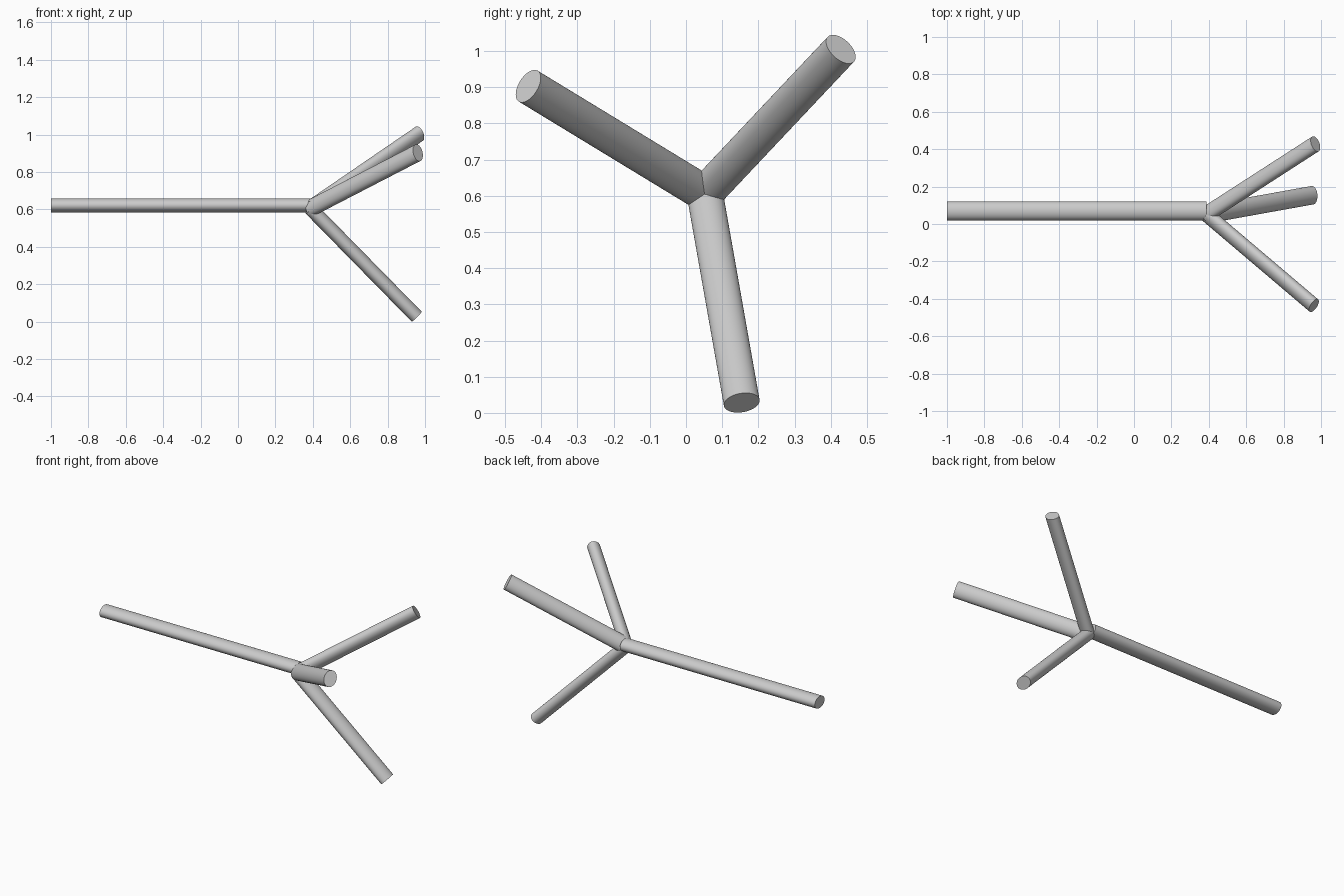
import bpy
import math
from mathutils import Vector, Matrix

if "Cube" in bpy.data.objects:
    bpy.data.objects.remove(bpy.data.objects["Cube"])

HALF_WIDTH = 0.05
HALF_THICK = 0.0375


def oval_bar(name, start, end, wide_dir):
    """Bar of oval cross-section from start to end, wider along wide_dir."""
    start, end = Vector(start), Vector(end)
    axis = (end - start).normalized()
    wide = Vector(wide_dir).normalized()
    thin = axis.cross(wide).normalized()
    bpy.ops.mesh.primitive_cylinder_add(vertices=64, radius=1, depth=1)
    bar = bpy.context.object
    bar.name = name
    bar.data.transform(Matrix.Diagonal((HALF_WIDTH, HALF_THICK, (end - start).length, 1)))
    turn = Matrix((wide, thin, axis)).transposed().to_4x4()
    bar.matrix_world = Matrix.Translation((start + end) / 2) @ turn
    bpy.ops.object.shade_smooth_by_angle(angle=math.radians(30))
    return bar


# Long straight trunk along x
oval_bar("trunk_bar", (-1, 0.07, 0.622), (0.387, 0.07, 0.622), (0, 1, 0))

# Three branches spreading from the joint, wide side tangential about x
joint = Vector((0.387, 0.052, 0.606))
tips = {
    "upper_back_branch": (0.97, 0.428, 1.005),
    "upper_front_branch": (0.962, -0.436, 0.903),
    "lower_branch": (0.954, 0.154, 0.028),
}
for name, tip in tips.items():
    direction = Vector(tip) - joint
    oval_bar(name, joint, tip, direction.cross(Vector((1, 0, 0))))
